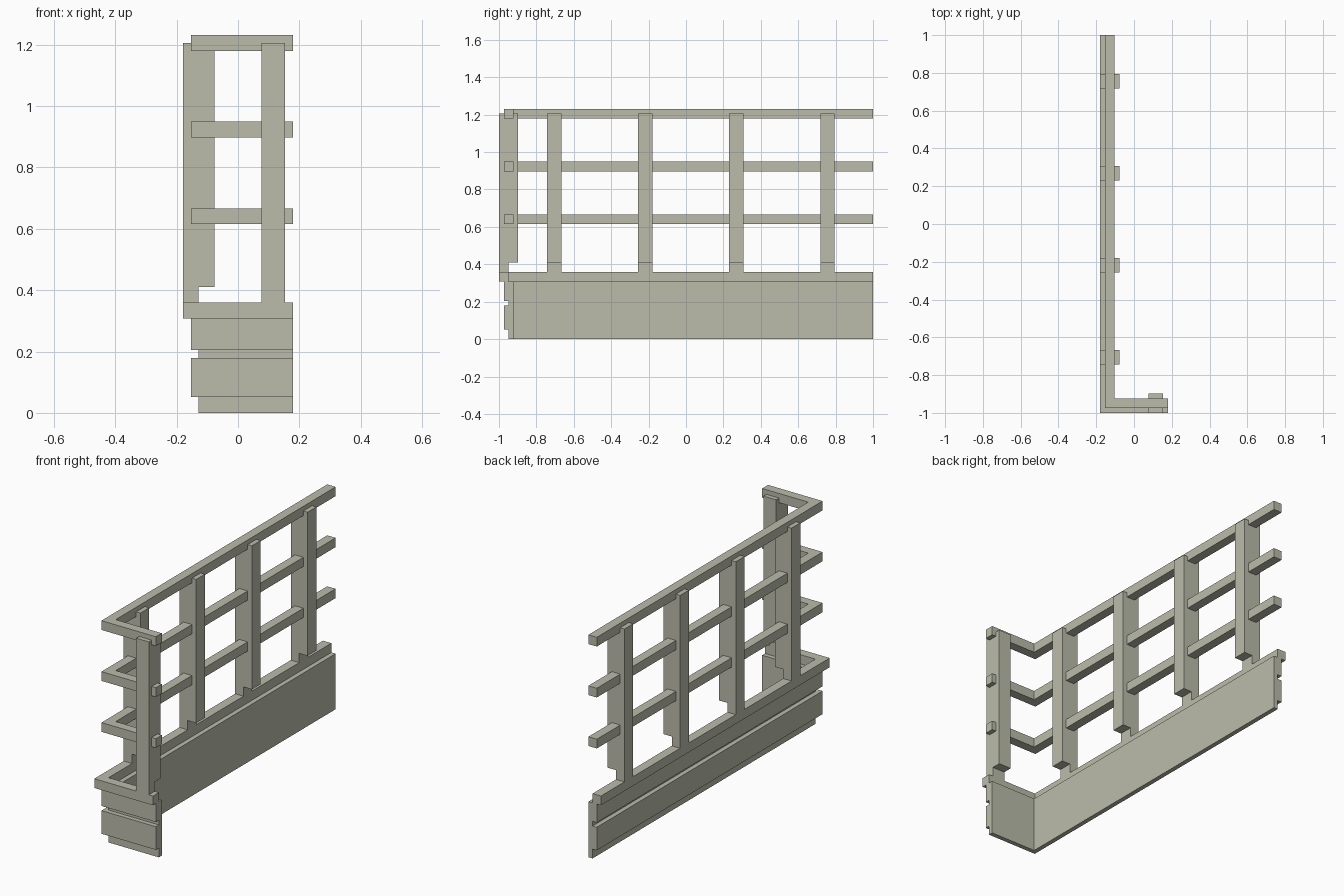
import bpy
import bmesh
from mathutils import Vector

cube = bpy.data.objects.get("Cube")
if cube:
    bpy.data.objects.remove(cube, do_unlink=True)

U = 1 / 39                      # one grid module; the railing is 14 x 78 x 48 modules
X0, X1, Y0, Y1 = -7, 7, -39, 39

mat = bpy.data.materials.new("grey_green")
mat.use_nodes = True
colour = (0.497, 0.503, 0.407, 1)
mat.diffuse_color = colour
mat.node_tree.nodes["Principled BSDF"].inputs["Base Color"].default_value = colour


def sweep(name, profile, stations):
    """Loft a closed (depth, height) profile through stations: functions depth -> (x, y)."""
    bm = bmesh.new()
    rings = [[bm.verts.new(Vector((*at(d), z)) * U) for d, z in profile] for at in stations]
    n = len(profile)
    for a, b in zip(rings, rings[1:]):
        for i in range(n):
            j = (i + 1) % n
            bm.faces.new((a[i], a[j], b[j], b[i]))
    bm.faces.new(rings[0][::-1])
    bm.faces.new(rings[-1])
    bmesh.ops.recalc_face_normals(bm, faces=bm.faces)
    mesh = bpy.data.meshes.new(name)
    bm.to_mesh(mesh)
    bm.free()
    mesh.materials.append(mat)
    obj = bpy.data.objects.new(name, mesh)
    bpy.context.collection.objects.link(obj)
    return obj


# Mitred L path: short front run, corner, long side run (depth measured inwards)
L_PATH = [lambda d: (X1, Y0 + d), lambda d: (X0 + d, Y0 + d), lambda d: (X0 + d, Y1)]


def rect(d0, d1, z0, z1):
    return [(d0, z0), (d1, z0), (d1, z1), (d0, z1)]


# Lower wall with two raised boards and recessed grooves on the outside
sweep("base_wall", [(3, 0), (3, 12), (1, 12), (1, 8), (2, 8), (2, 7),
                    (1, 7), (1, 2), (2, 2), (2, 0)], L_PATH)

# Cap strip along the top of the wall
sweep("wall_cap", rect(0, 2, 12, 14), L_PATH)

# Three horizontal rails
for name, z in (("lower_rail", 24), ("middle_rail", 35), ("top_rail", 46)):
    sweep(name, rect(1, 3, z, z + 2), L_PATH)

# Posts with a narrow foot standing on the cap
POST = [(0, 14), (2, 14), (2, 16), (4, 16), (4, 47), (0, 47)]
for i in range(4):
    y = -29 + 19 * i
    sweep(f"side_post_{i + 1}", POST,
          [lambda d: (X0 + d, y), lambda d: (X0 + d, y + 3)])
sweep("front_post", POST, [lambda d: (3, Y0 + d), lambda d: (6, Y0 + d)])
